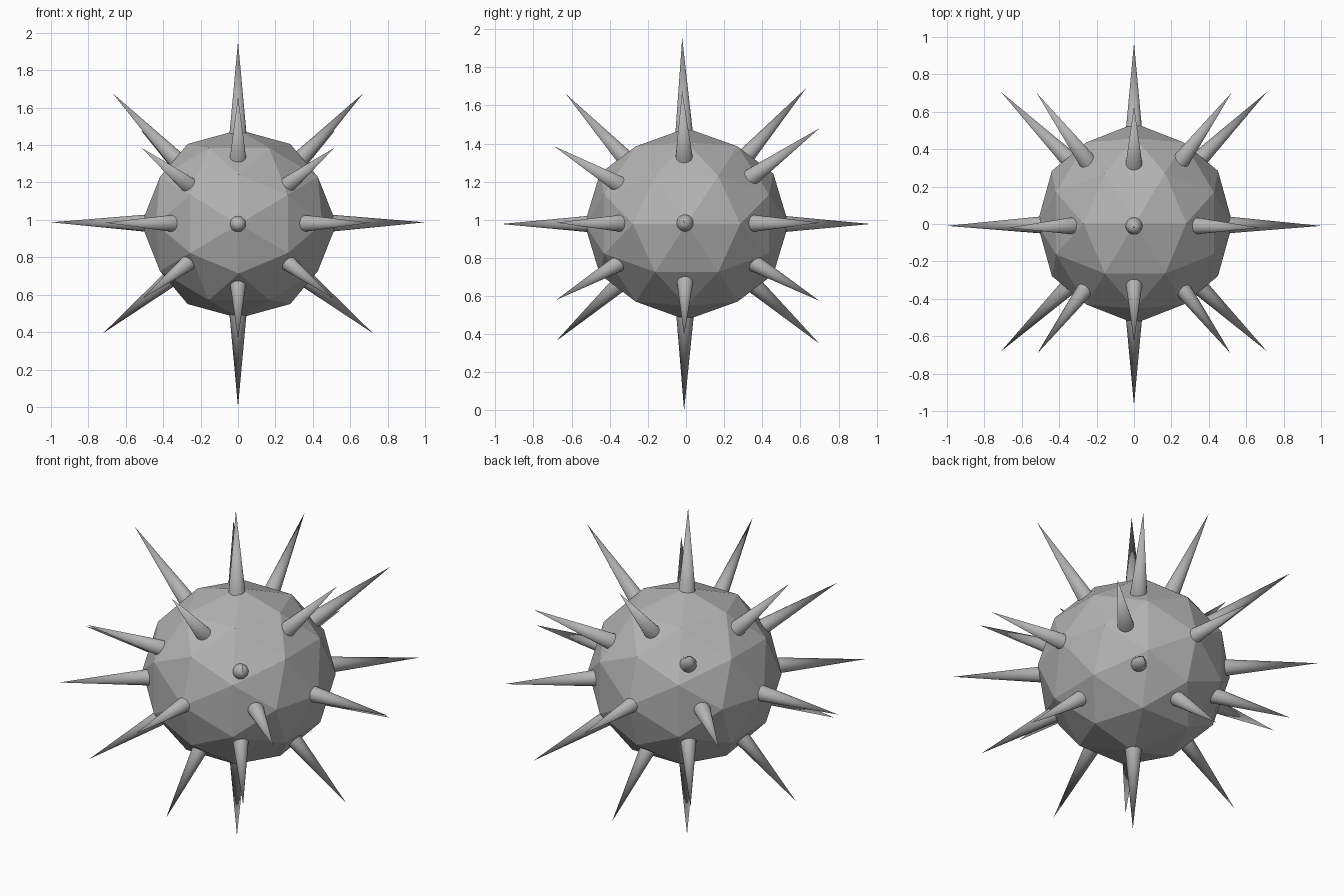
import bpy, bmesh
from mathutils import Vector

cube = bpy.data.objects.get("Cube")
if cube:
    bpy.data.objects.remove(cube, do_unlink=True)

CENTRE = Vector((0, 0, 0.978))

# One plain grey for the whole model
grey = bpy.data.materials.new("matte_grey")
grey.use_nodes = True
grey.diffuse_color = (0.45, 0.45, 0.45, 1)
grey.node_tree.nodes["Principled BSDF"].inputs["Base Color"].default_value = (0.45, 0.45, 0.45, 1)


def make_object(name, bm):
    mesh = bpy.data.meshes.new(name)
    bm.to_mesh(mesh)
    bm.free()
    mesh.materials.append(grey)
    obj = bpy.data.objects.new(name, mesh)
    bpy.context.collection.objects.link(obj)
    return obj


# Faceted ball: icosahedron corners plus edge midpoints pushed to the sphere
golden = (1 + 5 ** 0.5) / 2
corners = []
for a in (-1, 1):
    for b in (-golden, golden):
        corners += [Vector((a, 0, b)), Vector((b, a, 0)), Vector((0, b, a))]
points = [c.normalized() for c in corners]
for i, p in enumerate(corners):
    for q in corners[i + 1:]:
        if (p - q).length < 2.1:
            points.append((p + q).normalized())

bm = bmesh.new()
for p in points:
    bm.verts.new(p)
bmesh.ops.convex_hull(bm, input=bm.verts)
bmesh.ops.recalc_face_normals(bm, faces=bm.faces)
ball = make_object("ball_body", bm)
ball.location = CENTRE + Vector((0.005, 0.003, 0))
ball.scale = (0.522, 0.535, 0.503)


# Spikes: cones from inside the ball out to each tip
def make_spike(name, tip):
    axis = Vector(tip) - CENTRE
    length = axis.length * 0.6
    bm = bmesh.new()
    bmesh.ops.create_cone(bm, cap_ends=True, segments=20, radius1=0.054,
                          radius2=0.0, depth=length)
    bmesh.ops.remove_doubles(bm, verts=bm.verts, dist=0.0001)
    obj = make_object(name, bm)
    obj.rotation_mode = "QUATERNION"
    obj.rotation_quaternion = axis.to_track_quat("Z", "Y")
    obj.location = CENTRE + axis * 0.7
    bpy.ops.object.select_all(action="DESELECT")
    obj.select_set(True)
    bpy.context.view_layer.objects.active = obj
    bpy.ops.object.shade_smooth_by_angle()


middle_tips = {
    "top": (0, -0.02, 1.955), "bottom": (0, -0.01, 0),
    "front": (0, -0.97, 0.978), "back": (0, 0.97, 0.978),
    "upper_front": (0, -0.63, 1.66), "upper_back": (0, 0.63, 1.69),
    "lower_front": (0, -0.68, 0.365), "lower_back": (0, 0.70, 0.35),
}
side_tips = {
    "side": (1, -0.01, 0.987),
    "upper_side": (0.67, -0.02, 1.677), "lower_side": (0.72, -0.01, 0.395),
    "front_side": (0.71, -0.68, 0.985), "back_side": (0.71, 0.705, 0.985),
    "upper_front_corner": (0.515, -0.69, 1.385),
    "upper_back_corner": (0.52, 0.70, 1.48),
    "lower_front_corner": (0.51, -0.68, 0.58),
    "lower_back_corner": (0.52, 0.70, 0.575),
}
for name, tip in middle_tips.items():
    make_spike(name + "_spike", tip)
for name, (x, y, z) in side_tips.items():
    make_spike("left_" + name + "_spike", (x, y, z))
    make_spike("right_" + name + "_spike", (-x, y, z))
